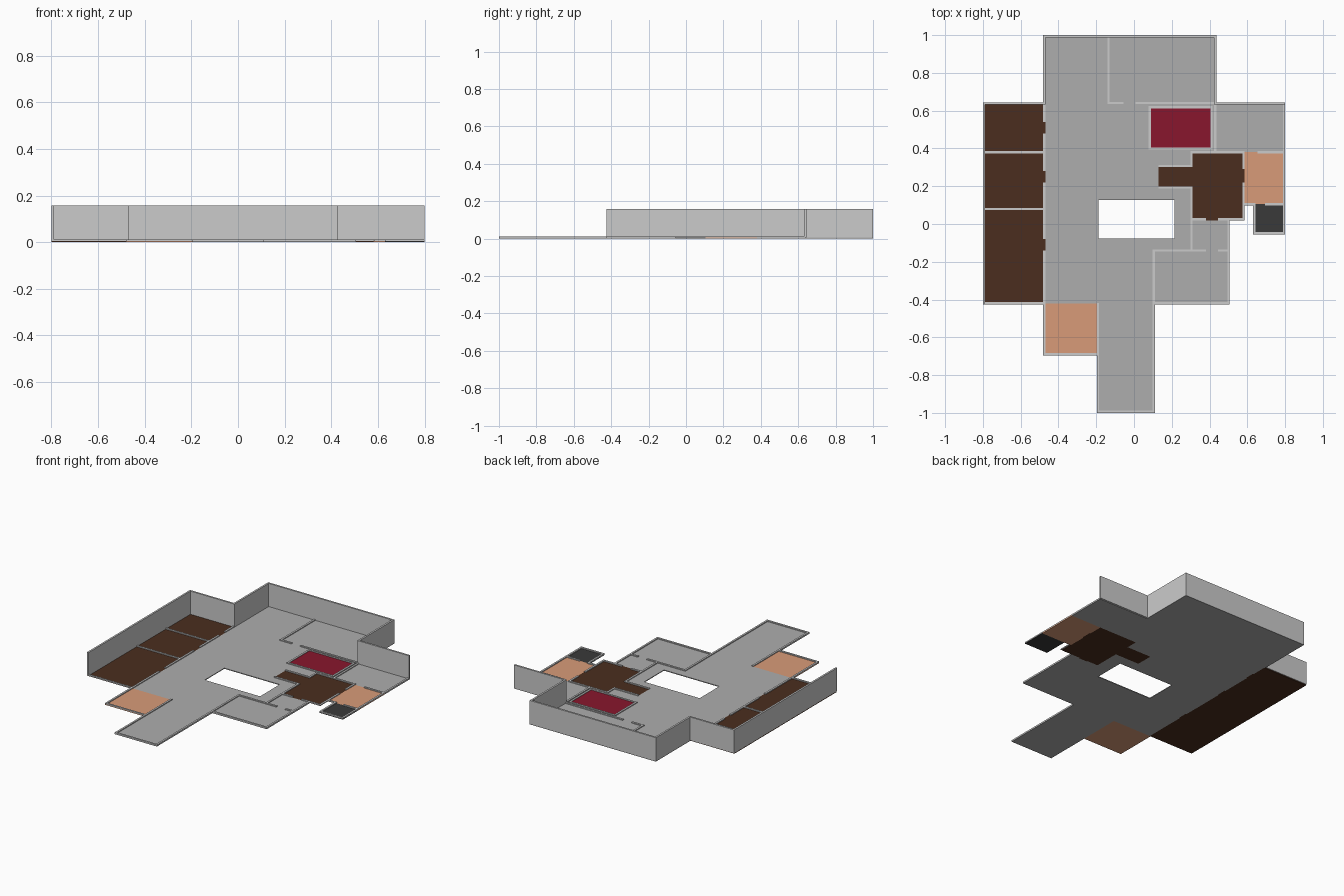
import bpy, bmesh

FLOOR = 0.005   # top of floor slabs
CURB = 0.011    # top of low walls
TALL = 0.157    # top of outer rear walls
T = 0.006       # half wall thickness


def material(name, rgb):
    m = bpy.data.materials.new(name)
    m.diffuse_color = (*rgb, 1)
    return m


def slab(name, rects, z0, z1, mat=None, holes=()):
    """One clean solid from the union of rectangles (x0, x1, y0, y1) minus holes."""
    allr = list(rects) + list(holes)
    xs = sorted({round(v, 4) for r in allr for v in r[:2]})
    ys = sorted({round(v, 4) for r in allr for v in r[2:]})

    def inside(x, y, group):
        return any(a < x < b and c < y < d for a, b, c, d in group)

    bm = bmesh.new()
    verts = {}

    def vert(x, y):
        if (x, y) not in verts:
            verts[x, y] = bm.verts.new((x, y, z0))
        return verts[x, y]

    for xa, xb in zip(xs, xs[1:]):
        for ya, yb in zip(ys, ys[1:]):
            cx, cy = (xa + xb) / 2, (ya + yb) / 2
            if inside(cx, cy, rects) and not inside(cx, cy, holes):
                bm.faces.new([vert(xa, ya), vert(xb, ya), vert(xb, yb), vert(xa, yb)])
    new = bmesh.ops.extrude_face_region(bm, geom=bm.faces[:], use_keep_orig=True)["geom"]
    bmesh.ops.translate(bm, vec=(0, 0, z1 - z0),
                        verts=[g for g in new if isinstance(g, bmesh.types.BMVert)])
    bmesh.ops.recalc_face_normals(bm, faces=bm.faces[:])
    mesh = bpy.data.meshes.new(name)
    bm.to_mesh(mesh)
    bm.free()
    ob = bpy.data.objects.new(name, mesh)
    bpy.context.collection.objects.link(ob)
    if mat:
        mesh.materials.append(mat)
    return ob


def v(x, y0, y1):
    """Wall running along y."""
    return (x - T, x + T, y0 - T, y1 + T)


def h(y, x0, x1):
    """Wall running along x."""
    return (x0 - T, x1 + T, y - T, y + T)


grey = material("grey_floor", (0.42, 0.42, 0.42))
wood = material("dark_wood", (0.07, 0.027, 0.013))
tile = material("tan_tile", (0.69, 0.33, 0.19))
red = material("red_carpet", (0.25, 0.008, 0.026))
black = material("black_floor", (0.041, 0.041, 0.041))

# Coloured floors
bedrooms = [(-0.8, -0.475, -0.42, 0.64)]
doorways = [(-0.475, -0.469, y - 0.03, y + 0.03) for y in (0.51, 0.25, -0.11)]
lounge = [(0.305, 0.58, 0.025, 0.38), (0.13, 0.305, 0.195, 0.305),
          (0.38, 0.445, 0.019, 0.025), (0.58, 0.586, 0.22, 0.29)]
right_tile = [(0.586, 0.8, 0.105, 0.38), (0.58, 0.586, 0.105, 0.22), (0.58, 0.586, 0.29, 0.38)]
closet = [(0.63, 0.8, -0.055, 0.105)]
slab("bedroom_floors", bedrooms + doorways, 0, FLOOR, wood)
slab("lounge_floor", lounge, 0, FLOOR, wood)
slab("side_room_floor", right_tile, 0, FLOOR, tile)
slab("closet_floor", closet, 0, FLOOR, black)
slab("patio_floor", [(-0.481, -0.196, -0.695, -0.42)], 0, FLOOR, tile)

# Main grey floor with the open courtyard
slab("main_floor",
     [(-0.481, 0.436, 0.64, 1.0), (-0.475, 0.305, -0.14, 0.64), (0.305, 0.8, 0.38, 0.64),
      (-0.475, 0.111, -0.42, -0.14), (-0.196, 0.111, -1.0, -0.42),
      (0.105, 0.506, -0.425, -0.14), (0.305, 0.506, -0.14, 0.025)],
     0, FLOOR, grey, holes=[(-0.188, 0.214, -0.077, 0.127)] + doorways + lounge)

# Red carpeted platform and its frame
slab("red_carpet", [(0.09, 0.404, 0.406, 0.612)], FLOOR, FLOOR + 0.002, red)
slab("carpet_frame", [(0.078, 0.416, 0.394, 0.624)], FLOOR, CURB,
     holes=[(0.09, 0.404, 0.406, 0.612)])

# Low walls, with gaps for doorways
low = [
    # bedrooms and patio
    h(-0.419, -0.794, -0.475), h(0.08, -0.794, -0.475), h(0.38, -0.794, -0.475),
    v(-0.475, -0.689, -0.146), v(-0.475, -0.074, 0.214), v(-0.475, 0.286, 0.474),
    v(-0.475, 0.546, 0.63), h(-0.689, -0.475, -0.19),
    # entrance hall
    v(-0.19, -0.994, -0.425), h(-0.994, -0.19, 0.105), v(0.105, -0.994, -0.14),
    # front right rooms
    h(-0.419, 0.105, 0.5), v(0.5, -0.419, 0.025),
    h(-0.14, 0.105, 0.374), h(-0.14, 0.451, 0.5), v(0.305, -0.14, 0.189),
    # lounge
    h(0.025, 0.305, 0.374), h(0.025, 0.451, 0.58),
    v(0.58, 0.025, 0.214), v(0.58, 0.296, 0.38), v(0.305, 0.311, 0.38),
    h(0.38, 0.305, 0.58), h(0.38, 0.66, 0.794), h(0.307, 0.136, 0.305), h(0.193, 0.136, 0.305),
    # right side rooms and closet
    h(0.105, 0.58, 0.63), h(0.105, 0.70, 0.794), v(0.636, -0.049, 0.105),
    h(-0.049, 0.636, 0.794), v(0.794, -0.049, 0.63), v(0.43, 0.38, 0.63),
    # rear rooms
    v(-0.135, 0.64, 0.985), h(0.64, -0.135, -0.062), h(0.64, 0.014, 0.42),
]
slab("low_walls", low, FLOOR, CURB)

# Tall outer walls at the left and rear
tall = [v(-0.794, -0.419, 0.638), h(0.638, -0.794, -0.475), v(-0.475, 0.638, 0.994),
        h(0.994, -0.475, 0.43), v(0.43, 0.638, 0.994), h(0.638, 0.43, 0.794)]
slab("tall_walls", tall, FLOOR, TALL)
